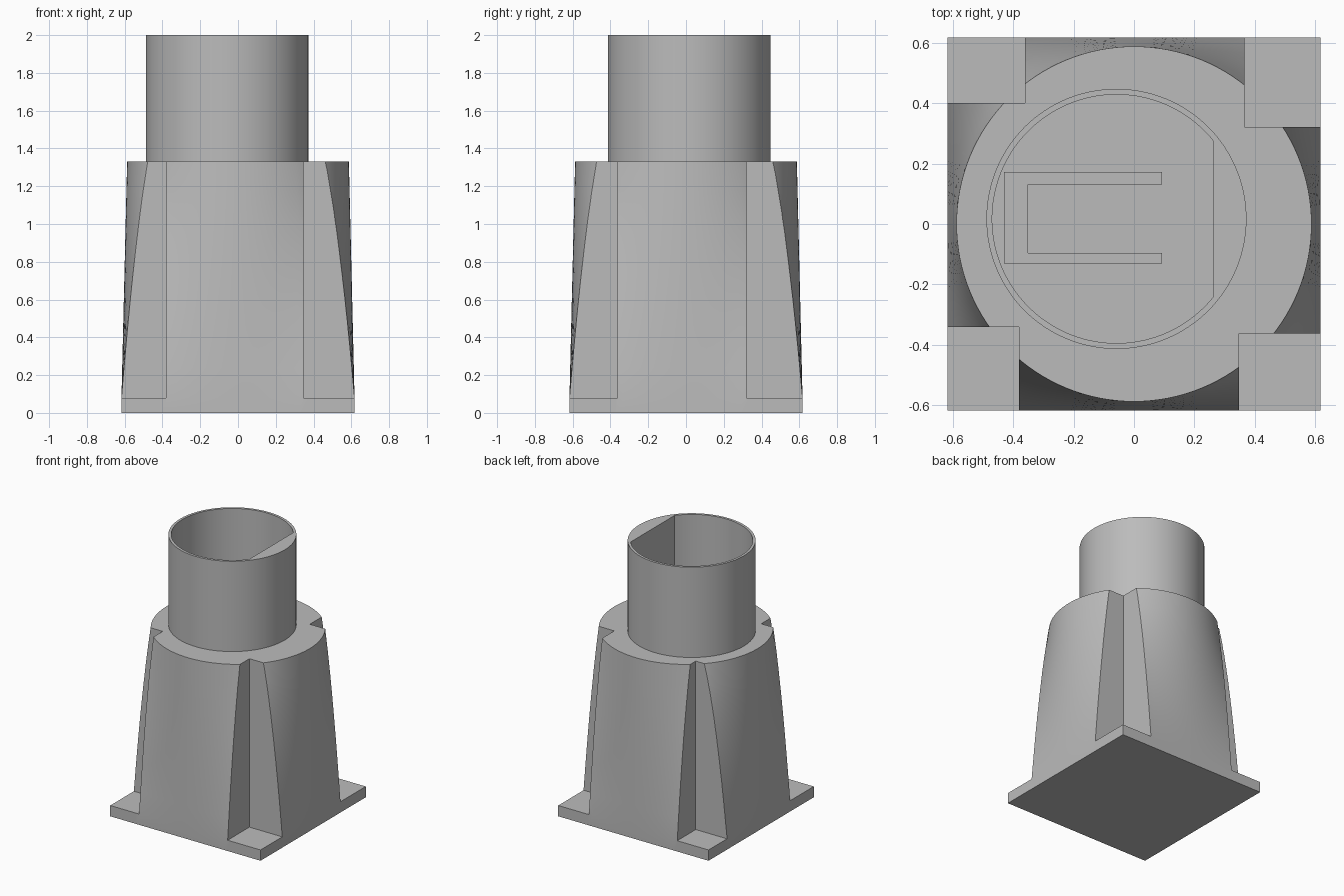
import bpy, bmesh, math

if "Cube" in bpy.data.objects:
    bpy.data.objects.remove(bpy.data.objects["Cube"])

SIDE, TOP_R = 0.617, 0.587          # square foot half width, round shoulder radius
FOOT_Z, SHOULDER_Z, RIM_Z = 0.08, 1.33, 2.0
CX, CY = -0.058, 0.017              # tube centre
TUBE_R, BORE_R, FLAT_X = 0.43, 0.411, 0.262
N = 128

grey = bpy.data.materials.new("grey plastic")
grey.diffuse_color = (0.5, 0.5, 0.5, 1)
grey.use_nodes = True
grey.node_tree.nodes["Principled BSDF"].inputs["Base Color"].default_value = grey.diffuse_color


def finish(name, bm):
    bmesh.ops.recalc_face_normals(bm, faces=bm.faces)
    me = bpy.data.meshes.new(name)
    bm.to_mesh(me)
    bm.free()
    me.materials.append(grey)
    ob = bpy.data.objects.new(name, me)
    bpy.context.collection.objects.link(ob)
    return ob


def stack(name, rings):
    """Closed solid skinned through a stack of equal-length rings."""
    bm = bmesh.new()
    loops = [[bm.verts.new(p) for p in ring] for ring in rings]
    for a, b in zip(loops, loops[1:]):
        for i in range(len(a)):
            j = (i + 1) % len(a)
            bm.faces.new((a[i], a[j], b[j], b[i]))
    bm.faces.new(loops[0][::-1])
    bm.faces.new(loops[-1])
    return finish(name, bm)


def prism(name, outline, z0, z1):
    return stack(name, [[(x, y, z) for x, y in outline] for z in (z0, z1)])


def activate(ob):
    bpy.ops.object.select_all(action='DESELECT')
    ob.select_set(True)
    bpy.context.view_layer.objects.active = ob


def cut(ob, cutter):
    mod = ob.modifiers.new("cut", 'BOOLEAN')
    mod.operation, mod.solver, mod.object = 'DIFFERENCE', 'EXACT', cutter
    activate(ob)
    bpy.ops.object.modifier_apply(modifier=mod.name)
    bpy.data.objects.remove(cutter)


def smooth(ob):
    activate(ob)
    bpy.ops.object.shade_smooth_by_angle(angle=math.radians(25))


# Body: square foot blending into a round shoulder
def body_ring(t, z):
    ring = []
    for i in range(N):
        c, s = math.cos(2 * math.pi * i / N), math.sin(2 * math.pi * i / N)
        sq = SIDE / max(abs(c), abs(s))
        r = sq * (1 - t) + TOP_R * t
        ring.append((r * c, r * s, z))
    return ring


rings = [body_ring(0, 0)]
for k in range(9):
    rings.append(body_ring(k / 8, FOOT_Z + (SHOULDER_Z - FOOT_Z) * k / 8))
body = stack("body", rings)

# Corner notches standing on the foot plate
for x, y in ((-0.36, 0.40), (0.365, 0.32), (0.347, -0.362), (-0.38, -0.34)):
    fx, fy = math.copysign(1, x), math.copysign(1, y)
    cut(body, prism("notch_cutter",
                    [(x, y), (fx, y), (fx, fy), (x, fy)], FOOT_Z, 1.6))
smooth(body)


# Tube with a flat-sided bore
def arc(r, a0, a1, n):
    return [(CX + r * math.cos(a0 + (a1 - a0) * i / n),
             CY + r * math.sin(a0 + (a1 - a0) * i / n)) for i in range(n + 1)]


tube = prism("tube", arc(TUBE_R, 0, 2 * math.pi, N)[:-1], SHOULDER_Z, RIM_Z)
half = math.acos((FLAT_X - CX) / BORE_R)
cut(tube, prism("bore_cutter", arc(BORE_R, half, 2 * math.pi - half, N),
                SHOULDER_Z - 0.1, RIM_Z + 0.1))
smooth(tube)

# Low bracket on the tube floor, open to the flat side
prism("inner_bracket",
      [(-0.43, -0.13), (0.093, -0.13), (0.093, -0.096), (-0.35, -0.096),
       (-0.35, 0.13), (0.093, 0.13), (0.093, 0.172), (-0.43, 0.172)],
      SHOULDER_Z, SHOULDER_Z + 0.13)
